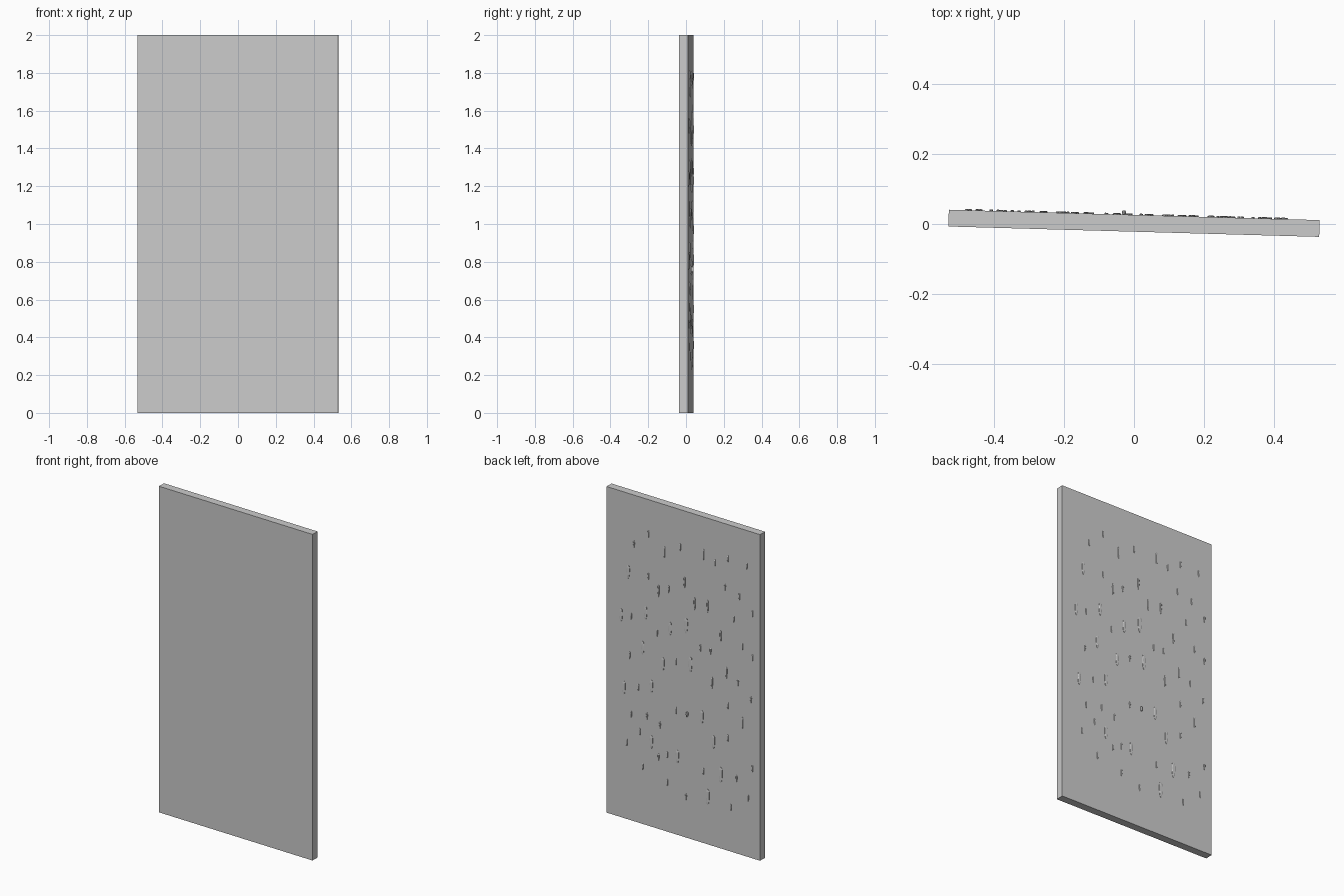
import bpy, bmesh, math
from mathutils import Matrix

W, T, H = 1.063, 0.048, 2.0
TURN = Matrix.Rotation(-0.028, 4, 'Z')


def finish(name, bm):
    bmesh.ops.recalc_face_normals(bm, faces=bm.faces)
    bm.transform(TURN)
    me = bpy.data.meshes.new(name)
    bm.to_mesh(me)
    bm.free()
    ob = bpy.data.objects.new(name, me)
    bpy.context.collection.objects.link(ob)
    return ob


# Slab panel, turned slightly about z
bm = bmesh.new()
bmesh.ops.create_cube(bm, size=1.0, matrix=Matrix.Translation((0, 0.002, H / 2)) @ Matrix.Diagonal((W, T, H, 1)))
finish("panel", bm)


# Shallow drip: rounded head on top, narrow tail below, slightly domed
def add_drip(bm, x, z, length, width, thick):
    y = 0.002 + T / 2
    n = 12
    outline = []
    for i in range(n):
        a = 2 * math.pi * i / n
        w = width / 2 * (0.82 + 0.18 * math.sin(a))
        sx = math.copysign(abs(math.cos(a)) ** 0.6, math.cos(a))
        outline.append((w * sx, length / 2 * math.sin(a)))
    rings = []
    for scale, dy in ((1.0, -0.002), (1.0, thick * 0.6), (0.7, thick)):
        rings.append([bm.verts.new((x + px * scale, y + dy, z + pz * scale)) for px, pz in outline])
    for lo, hi in zip(rings, rings[1:]):
        for i in range(n):
            j = (i + 1) % n
            bm.faces.new((lo[i], lo[j], hi[j], hi[i]))
    bm.faces.new(rings[-1])
    bm.faces.new(rings[0][::-1])


# Drip centres (x, z) grouped by (length, width)
DRIPS = {
    (0.098, 0.028): [(-.02, 1.30), (-.05, 1.07), (-.26, .45), (-.17, .29)],
    (0.082, 0.024): [(.38, 1.52), (.43, 1.24), (.26, 1.30), (.09, 1.25), (.28, 1.08), (.14, 1.02),
                     (.41, .80), (.22, .86), (-.13, .77), (.22, .52), (-.21, .64), (.04, .48)],
    (0.075, 0.013): [(.13, 1.71), (-.14, 1.77), (-.01, 1.56), (.17, 1.46), (-.17, 1.46),
                     (-.08, 1.45), (-.26, 1.30), (-.30, 1.09), (-.20, 1.0), (-.41, .81)],
    (0.044, 0.011): [(.24, 1.79), (.34, 1.70), (.02, 1.77), (-.22, 1.74), (-.31, 1.79), (-.44, 1.78),
                     (.24, 1.53), (-.29, 1.61), (.10, 1.49), (-.39, 1.58), (-.48, 1.50), (.36, 1.25),
                     (-.35, 1.43), (.18, 1.20), (-.12, 1.19), (-.19, 1.19), (-.41, 1.28), (.37, 1.01),
                     (-.48, 1.23), (.05, 1.06), (-.38, 1.05), (.31, .83), (-.31, .89), (-.47, .97),
                     (.36, .65), (.25, .67), (.16, .64), (.05, .76), (.30, .56), (.39, .47),
                     (-.31, .69), (.17, .44), (.11, .47), (.28, .35), (-.14, .44), (-.37, .46),
                     (-.48, .55), (.11, .30), (-.02, .25), (-.33, .27), (-.45, .36)],
}
bm = bmesh.new()
for (length, width), spots in DRIPS.items():
    for x, z in spots:
        add_drip(bm, x, z, length, width, 0.004)

# One bead stands out further than the rest
add_drip(bm, -.03, .76, 0.03, 0.014, 0.012)
finish("drips", bm)
